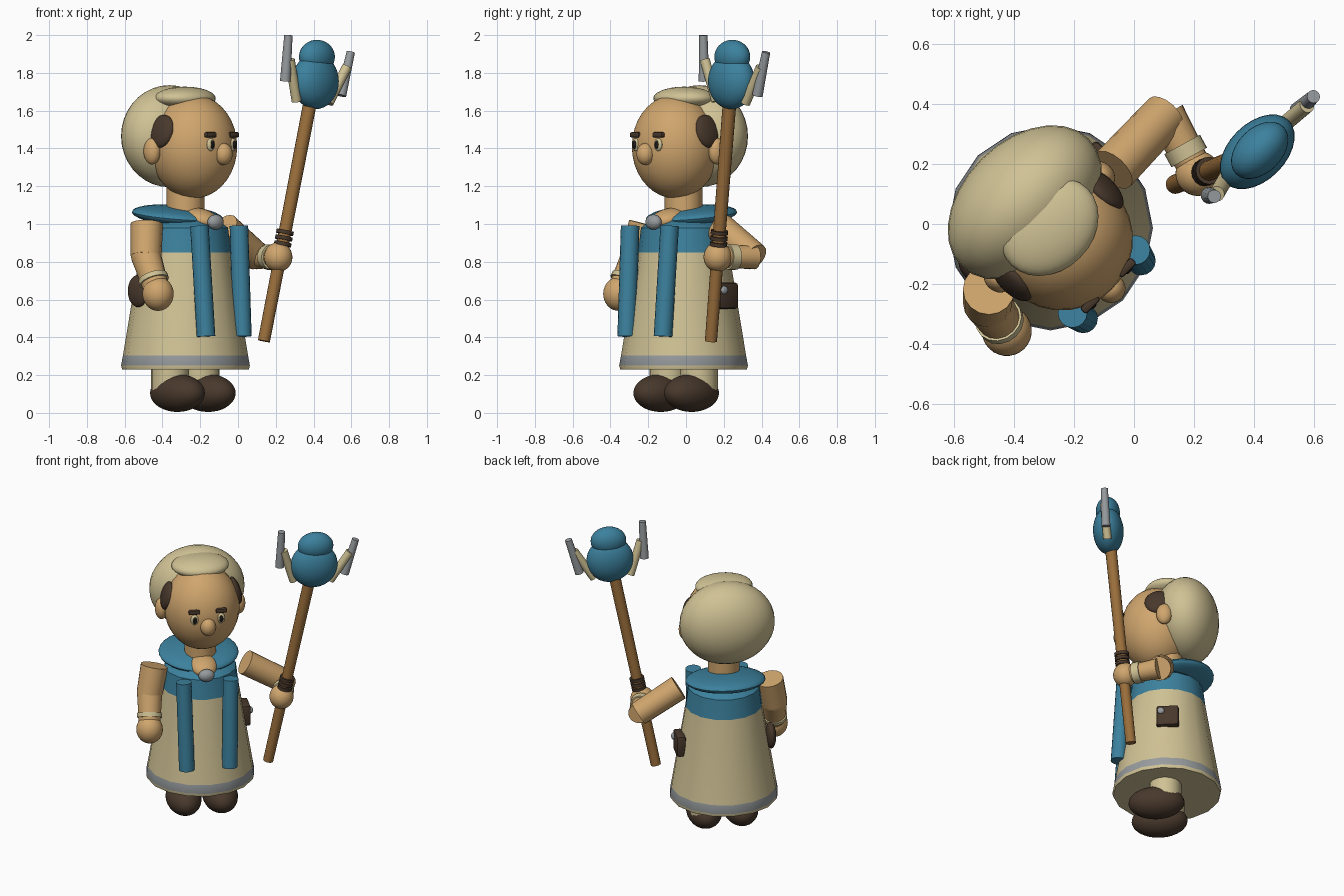
import bpy, bmesh, math
from mathutils import Matrix, Vector

if "Cube" in bpy.data.objects:
    bpy.data.objects.remove(bpy.data.objects["Cube"])

# The figure is built facing -y, then turned 45 degrees and moved off centre
BODY = Matrix.Translation((-0.278, -0.013, 0)) @ Matrix.Rotation(math.radians(45), 4, 'Z')
WORLD = Matrix.Identity(4)


def material(name, rgb):
    m = bpy.data.materials.new(name)
    m.diffuse_color = (*rgb, 1)
    m.use_nodes = True
    m.node_tree.nodes["Principled BSDF"].inputs["Base Color"].default_value = m.diffuse_color
    return m


TEAL = material("teal", (0.045, 0.22, 0.34))
SKIN = material("skin", (0.63, 0.38, 0.155))
CREAM = material("cream", (0.63, 0.54, 0.30))
GREY = material("grey", (0.31, 0.33, 0.34))
DARK = material("dark_brown", (0.065, 0.04, 0.025))
WOOD = material("wood", (0.33, 0.16, 0.045))
BLACK = material("black", (0.012, 0.010, 0.009))


def finish(name, bm, mat, matrix):
    me = bpy.data.meshes.new(name)
    bm.transform(matrix)
    bmesh.ops.recalc_face_normals(bm, faces=bm.faces)
    bm.to_mesh(me)
    bm.free()
    ob = bpy.data.objects.new(name, me)
    bpy.context.collection.objects.link(ob)
    me.materials.append(mat)
    bpy.ops.object.select_all(action='DESELECT')
    ob.select_set(True)
    bpy.context.view_layer.objects.active = ob
    bpy.ops.object.shade_smooth_by_angle(angle=math.radians(40))
    return ob


def ball(name, centre, radii, mat, rot=None, frame=BODY):
    bm = bmesh.new()
    bmesh.ops.create_uvsphere(bm, u_segments=28, v_segments=18, radius=1)
    m = Matrix.Translation(centre) @ (rot or WORLD) @ Matrix.Diagonal((*radii, 1))
    return finish(name, bm, mat, frame @ m)


def tube(name, a, b, r1, mat, r2=None, frame=BODY, sides=16):
    a, b = Vector(a), Vector(b)
    bm = bmesh.new()
    bmesh.ops.create_cone(bm, cap_ends=True, segments=sides, radius1=r1,
                          radius2=r1 if r2 is None else r2, depth=(b - a).length)
    turn = Vector((0, 0, 1)).rotation_difference(b - a).to_matrix().to_4x4()
    return finish(name, bm, mat, frame @ Matrix.Translation((a + b) / 2) @ turn)


def box(name, centre, size, mat, bevel=0.015):
    bm = bmesh.new()
    bmesh.ops.create_cube(bm, size=1)
    bmesh.ops.scale(bm, vec=size, verts=bm.verts)
    bmesh.ops.bevel(bm, geom=bm.edges[:], offset=bevel, segments=2, affect='EDGES', profile=0.5)
    return finish(name, bm, mat, BODY @ Matrix.Translation(centre))


def rot(axis, degrees):
    return Matrix.Rotation(math.radians(degrees), 4, axis)


# Robe: lathe with grey hem and teal shoulders
profile = [(0.335, 0.23), (0.341, 0.25), (0.331, 0.305), (0.241, 0.85),
           (0.225, 0.98), (0.16, 1.03)]
SIDES = 16
bm = bmesh.new()
rings = [[bm.verts.new((r * math.cos(2 * math.pi * i / SIDES),
                        r * math.sin(2 * math.pi * i / SIDES), z)) for i in range(SIDES)]
         for r, z in profile]
for low, high in zip(rings, rings[1:]):
    for i in range(SIDES):
        j = (i + 1) % SIDES
        bm.faces.new((low[i], low[j], high[j], high[i]))
bm.faces.new(rings[0])
bm.faces.new(rings[-1])
robe = finish("robe", bm, CREAM, BODY)
robe.data.materials.append(GREY)
robe.data.materials.append(TEAL)
for p in robe.data.polygons:
    z = p.center.z
    p.material_index = 2 if z > 0.86 else 1 if 0.245 < z < 0.30 else 0

# Hood collar, neck, open chest and clasp
ball("collar", (0, 0.06, 1.045), (0.25, 0.235, 0.052), TEAL, rot('X', 7))
tube("neck", (0, 0, 0.98), (0, 0, 1.2), 0.1, SKIN)
ball("chest", (0, -0.115, 1.03), (0.085, 0.10, 0.05), SKIN, rot('X', 15))
ball("clasp", (0, -0.225, 1.01), (0.05, 0.035, 0.04), GREY)

# Head and hair
ball("head", (0, -0.06, 1.41), (0.235, 0.23, 0.275), SKIN)
ball("hair", (0, 0.12, 1.465), (0.30, 0.205, 0.27), CREAM)
ball("fringe", (0, 0.005, 1.665), (0.18, 0.145, 0.062), CREAM)
ball("nose", (0, -0.285, 1.37), (0.048, 0.048, 0.058), SKIN)

# Mirrored parts
for s, side in ((-1, "right"), (1, "left")):
    ball(side + "_ear", (s * 0.245, 0.005, 1.385), (0.04, 0.05, 0.07), SKIN)
    ball(side + "_sideburn", (s * 0.215, -0.035, 1.49), (0.035, 0.085, 0.09), DARK,
         rot('Y', -s * 15))
    ball(side + "_eye", (s * 0.083, -0.272, 1.42), (0.026, 0.015, 0.034), CREAM)
    ball(side + "_pupil", (s * 0.083, -0.284, 1.42), (0.013, 0.008, 0.022), BLACK)
    brow = box(side + "_brow", (s * 0.085, -0.272, 1.472), (0.072, 0.03, 0.03), DARK, 0.01)
    tube(side + "_stole", (s * 0.136, -0.29, 0.405), (s * 0.148, -0.252, 0.99), 0.049, TEAL)
    tube(side + "_leg", (s * 0.115, 0, 0.12), (s * 0.115, 0, 0.26), 0.1, CREAM)
    ball(side + "_shoe", (s * 0.115, -0.055, 0.105), (0.11, 0.175, 0.1), DARK)

# Hanging right arm
shoulder, elbow, hand = Vector((-0.29, 0, 1.0)), Vector((-0.325, -0.03, 0.83)), Vector((-0.345, -0.14, 0.63))
wrist = elbow.lerp(hand, 0.62)
tube("right_upper_arm", elbow, shoulder, 0.082, SKIN, 0.086)
ball("right_elbow", elbow, (0.08, 0.08, 0.08), SKIN)
tube("right_forearm", elbow, hand, 0.08, SKIN, 0.066)
tube("right_cuff", wrist - (hand - elbow) * 0.06, wrist + (hand - elbow) * 0.06, 0.08, CREAM)
ball("right_hand", hand, (0.083, 0.083, 0.09), SKIN)

# Bent left arm gripping the staff
shoulder, elbow, hand = Vector((-0.07, 0.18, 0.98)), Vector((0.105, 0.365, 0.825)), Vector((0.213, 0.168, 0.825))
wrist = elbow.lerp(hand, 0.62)
tube("left_upper_arm", shoulder, elbow, 0.08, SKIN, 0.076, WORLD)
tube("left_forearm", elbow, hand, 0.065, SKIN, 0.055, WORLD)
tube("left_cuff", wrist - (hand - elbow) * 0.11, wrist + (hand - elbow) * 0.11, 0.068, CREAM, frame=WORLD)
ball("left_hand", hand, (0.075, 0.075, 0.078), SKIN, frame=WORLD)

# Staff with grip rings
base, tip = Vector((0.137, 0.132, 0.38)), Vector((0.385, 0.232, 1.66))
tube("staff", base, tip, 0.032, WOOD, 0.036, WORLD)
for k in range(3):
    c = base.lerp(tip, 0.402 + 0.024 * k)
    d = (tip - base).normalized() * 0.01
    tube("staff_ring_%d" % (k + 1), c - d, c + d, 0.046, DARK, frame=WORLD)

# Staff head and prongs
turn = rot('Z', 45)
ball("staff_head", (0.41, 0.24, 1.755), (0.148, 0.095, 0.147), TEAL, turn, WORLD)
ball("staff_crown", (0.418, 0.245, 1.885), (0.112, 0.075, 0.09), TEAL, turn, WORLD)
tube("right_bracket", (0.31, 0.16, 1.65), (0.275, 0.10, 1.87), 0.026, CREAM, frame=WORLD)
tube("right_prong", (0.25, 0.095, 1.755), (0.267, 0.092, 2.0), 0.028, GREY, 0.022, WORLD)
tube("left_bracket", (0.48, 0.315, 1.64), (0.575, 0.395, 1.83), 0.026, CREAM, frame=WORLD)
tube("left_prong", (0.545, 0.378, 1.68), (0.597, 0.424, 1.91), 0.028, GREY, 0.022, WORLD)

# Belt pouches
box("left_pouch", (0.285, 0.03, 0.62), (0.06, 0.14, 0.14), DARK)
ball("pouch_button", (0.316, -0.01, 0.65), (0.015, 0.022, 0.022), GREY)
ball("right_pouch", (-0.285, 0.07, 0.645), (0.032, 0.07, 0.085), DARK)
